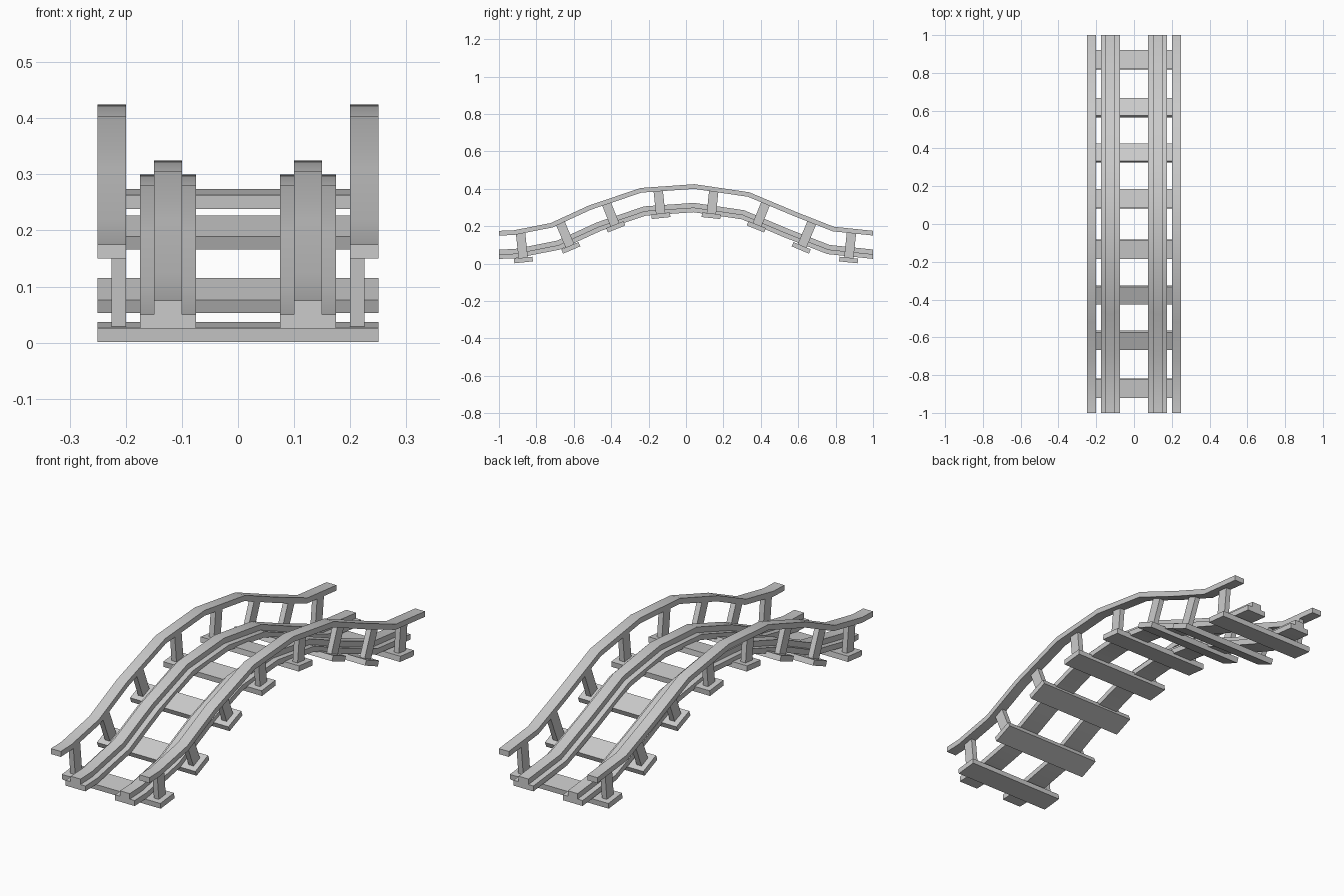
import bpy, bmesh, math
from mathutils import Vector, Matrix

if "Cube" in bpy.data.objects:
    bpy.data.objects.remove(bpy.data.objects["Cube"])


def frame(t):
    """Point and slope angle on the rising half of the hill (t 0..1)."""
    a, b, c, d = (1-t)**3, 3*(1-t)**2*t, 3*(1-t)*t*t, t**3
    y, z = -a - 0.5*(b + c), 0.25*(c + d)
    dy, dz = 1.5*((1-t)**2 + t*t), 1.5*t*(1-t)
    return y, z, math.atan2(dz, dy)


def hill(y):
    """Height and slope angle of the track bed at y."""
    lo, hi = 0.0, 1.0
    for _ in range(40):
        mid = (lo + hi) / 2
        if frame(mid)[0] < -abs(y):
            lo = mid
        else:
            hi = mid
    _, z, ang = frame(lo)
    return z, ang if y < 0 else -ang


def place(x, y, h):
    """Point at height h above the bed, measured along its normal."""
    z, a = hill(y)
    return Vector((x, y - math.sin(a)*h, z + math.cos(a)*h))


def finish(name, bm, mirror):
    bmesh.ops.recalc_face_normals(bm, faces=bm.faces)
    me = bpy.data.meshes.new(name)
    bm.to_mesh(me)
    bm.free()
    ob = bpy.data.objects.new(name, me)
    bpy.context.collection.objects.link(ob)
    if mirror:
        ob.modifiers.new("Mirror", 'MIRROR').use_mirror_merge = False
    return ob


RINGS = [-1, -0.91, -0.665, -0.445, -0.21, 0.04, 0.29, 0.515, 0.75, 1]


def sweep(name, profile):
    """Sweep an (x, height) profile over the hill, mirrored in x."""
    bm = bmesh.new()
    loops = [[bm.verts.new(place(x, y, h)) for x, h in profile] for y in RINGS]
    n = len(profile)
    for p, q in zip(loops, loops[1:]):
        for i in range(n):
            bm.faces.new((p[i], p[(i+1) % n], q[(i+1) % n], q[i]))
    bm.faces.new(loops[0])
    bm.faces.new(loops[-1])
    ob = finish(name, bm, True)
    bpy.ops.object.select_all(action='DESELECT')
    ob.select_set(True)
    bpy.context.view_layer.objects.active = ob
    bpy.ops.object.shade_smooth_by_angle(angle=math.radians(30))


def block(name, y, x0, x1, width, h0, h1, mirror=False):
    """Box standing square to the bed at y."""
    z, a = hill(y)
    bm = bmesh.new()
    m = (Matrix.Translation((0, y, z)) @ Matrix.Rotation(a, 4, 'X')
         @ Matrix.Translation(((x0+x1)/2, 0, (h0+h1)/2))
         @ Matrix.Diagonal((x1-x0, width, h1-h0, 1)))
    bmesh.ops.create_cube(bm, size=1, matrix=m)
    finish(name, bm, mirror)


# Running rails with stepped section
sweep("rail", [(0.075, 0.025), (0.175, 0.025), (0.175, 0.05), (0.15, 0.05),
               (0.15, 0.075), (0.10, 0.075), (0.10, 0.05), (0.075, 0.05)])
# Handrails
sweep("handrail", [(0.2, 0.15), (0.25, 0.15), (0.25, 0.175), (0.2, 0.175)])

# Cross ties and handrail posts
for i, y in enumerate((-0.868, -0.611, -0.371, -0.133,
                       0.133, 0.371, 0.611, 0.868)):
    block(f"tie_{i+1}", y, -0.25, 0.25, 0.1, 0, 0.025)
    block(f"post_{i+1}", y, 0.2, 0.225, 0.05, 0.025, 0.157, True)
